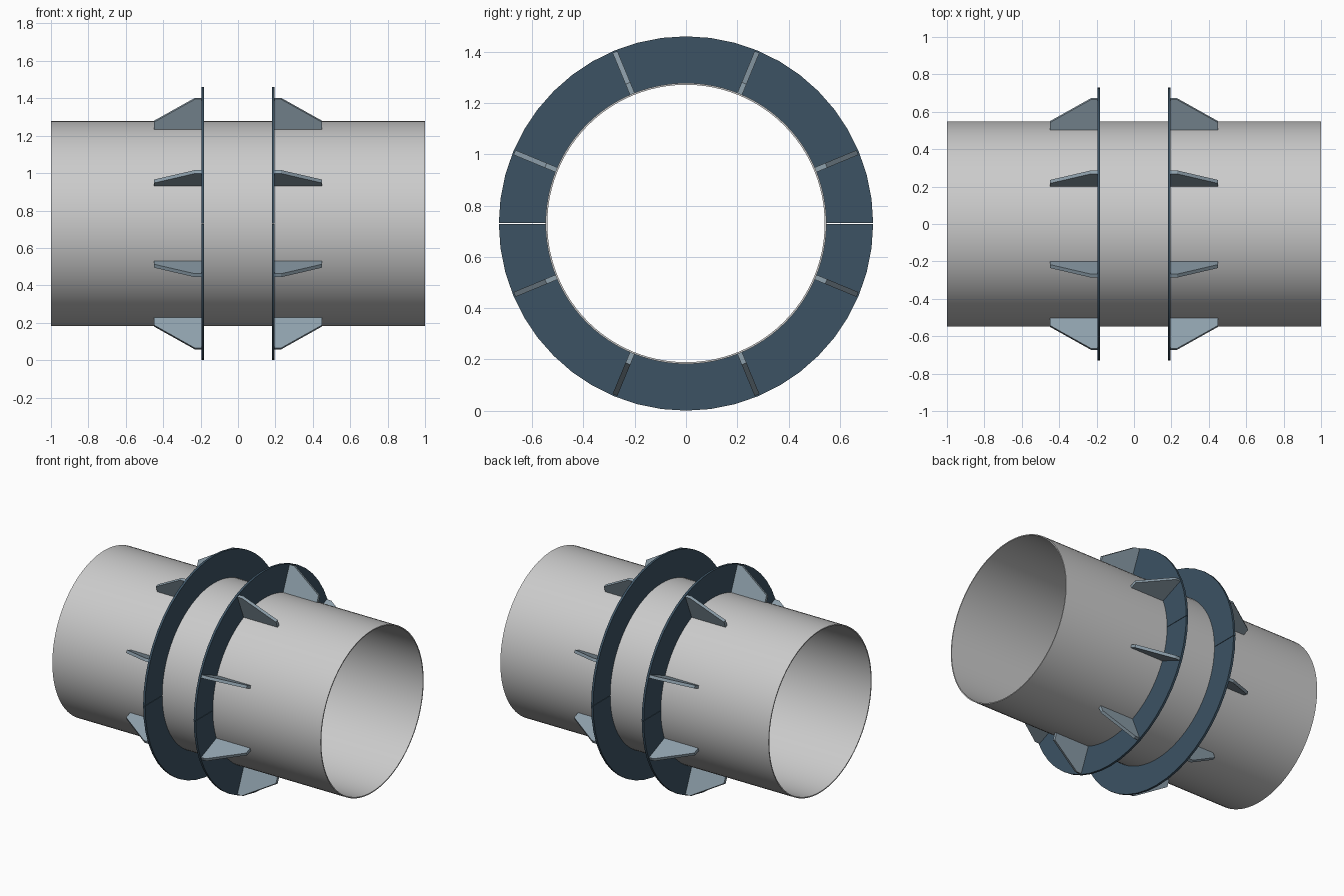
import bpy, bmesh, math
from mathutils import Matrix

if "Cube" in bpy.data.objects:
    bpy.data.objects.remove(bpy.data.objects["Cube"])

AXIS_Z = 0.73                # height of the pipe axis
PIPE_R, PIPE_IN, RING_R = 0.548, 0.541, 0.73


def material(name, rgb):
    m = bpy.data.materials.new(name)
    m.diffuse_color = (*rgb, 1)
    m.use_nodes = True
    m.node_tree.nodes["Principled BSDF"].inputs["Base Color"].default_value = m.diffuse_color
    return m


RING_MAT = material("dark_blue_steel", (0.045, 0.085, 0.125))
GUSSET_MAT = material("blue_grey_steel", (0.27, 0.35, 0.41))


def finish(bm, name, mat=None, smooth=False):
    bmesh.ops.recalc_face_normals(bm, faces=bm.faces)
    me = bpy.data.meshes.new(name)
    bm.to_mesh(me)
    bm.free()
    ob = bpy.data.objects.new(name, me)
    ob.location.z = AXIS_Z
    bpy.context.collection.objects.link(ob)
    if mat:
        me.materials.append(mat)
    if smooth:
        bpy.ops.object.select_all(action='DESELECT')
        ob.select_set(True)
        bpy.context.view_layer.objects.active = ob
        bpy.ops.object.shade_smooth_by_angle(angle=math.radians(30))
    return ob


def sweep(name, x0, x1, r_in, r_out, start, angle, steps, mat=None):
    """Revolve a rectangular section about the x axis."""
    bm = bmesh.new()
    full = abs(angle) >= 2 * math.pi - 1e-6
    section = [(x0, r_in), (x1, r_in), (x1, r_out), (x0, r_out)]
    loops = []
    for i in range(steps if full else steps + 1):
        a = start + angle * i / steps
        loops.append([bm.verts.new((x, r * math.cos(a), r * math.sin(a))) for x, r in section])
    for i in range(steps):
        p, q = loops[i], loops[(i + 1) % len(loops)]
        for k in range(4):
            bm.faces.new((p[k], p[(k + 1) % 4], q[(k + 1) % 4], q[k]))
    if not full:
        bm.faces.new(loops[0])
        bm.faces.new(loops[-1])
    return finish(bm, name, mat, smooth=True)


def gusset(name, side, angle):
    """Tapered plate standing radially on the pipe, against a ring."""
    profile = [(0.194, PIPE_R - 0.003), (0.448, PIPE_R - 0.003), (0.448, 0.592),
               (0.23, 0.724), (0.194, 0.724)]
    bm = bmesh.new()
    face = bm.faces.new([bm.verts.new((side * x, r, -0.01)) for x, r in profile])
    ext = bmesh.ops.extrude_face_region(bm, geom=[face])
    verts = [g for g in ext["geom"] if isinstance(g, bmesh.types.BMVert)]
    bmesh.ops.translate(bm, verts=verts, vec=(0, 0, 0.02))
    bmesh.ops.rotate(bm, verts=bm.verts, matrix=Matrix.Rotation(angle, 3, 'X'))
    finish(bm, name, GUSSET_MAT)


# Open pipe
sweep("pipe", -1, 1, PIPE_IN, PIPE_R, 0, 2 * math.pi, 96)

for side, label in ((-1, "left"), (1, "right")):
    # Flange ring made from an upper and a lower half with a fine joint
    gap = 0.002
    for start, half in ((0, "upper"), (math.pi, "lower")):
        sweep(f"{label}_ring_{half}", side * 0.181, side * 0.196, PIPE_R, RING_R,
              start + gap, math.pi - 2 * gap, 24, RING_MAT)
    # Eight stiffening gussets on the outer side of the ring
    for i in range(8):
        gusset(f"{label}_gusset_{i + 1}", side, math.radians(22.5 + 45 * i))
